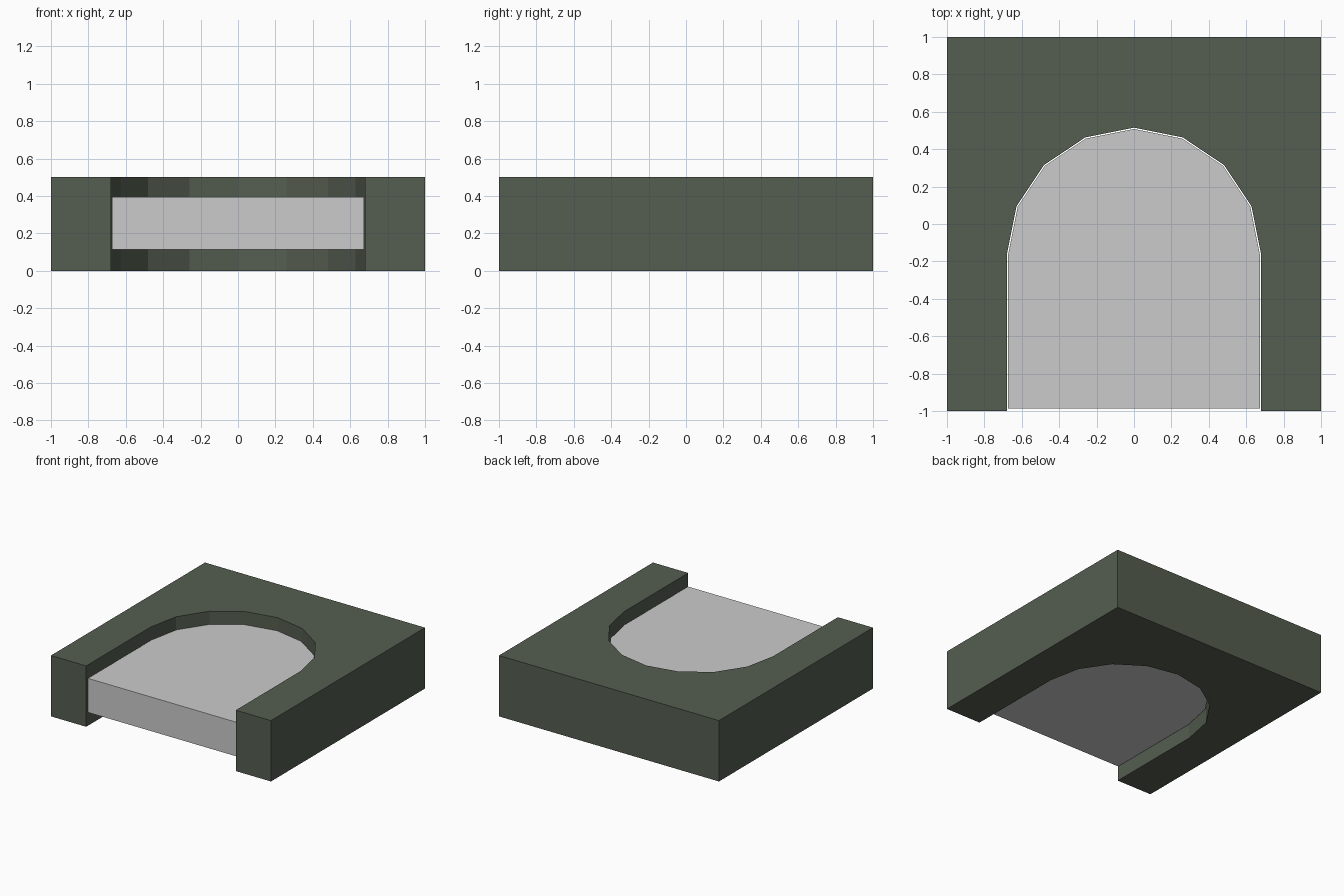
import bpy, bmesh, math

if "Cube" in bpy.data.objects:
    bpy.data.objects.remove(bpy.data.objects["Cube"])


def material(name, color):
    m = bpy.data.materials.new(name)
    m.diffuse_color = (*color, 1)
    m.use_nodes = True
    m.node_tree.nodes["Principled BSDF"].inputs["Base Color"].default_value = m.diffuse_color
    return m


def arch(radius, front):
    # straight sides ending in half of a 16-sided circle, left front to right front
    cy = -0.165
    pts = [(-radius, front)]
    for i in range(9):
        a = math.pi * (1 - i / 8)
        pts.append((radius * math.cos(a), cy + radius * math.sin(a)))
    return pts + [(radius, front)]


def prism(name, outline, z0, z1, mat):
    bm = bmesh.new()
    face = bm.faces.new([bm.verts.new((x, y, z0)) for x, y in outline])
    ext = bmesh.ops.extrude_face_region(bm, geom=[face], use_keep_orig=True)
    top = [v for v in ext["geom"] if isinstance(v, bmesh.types.BMVert)]
    bmesh.ops.translate(bm, vec=(0, 0, z1 - z0), verts=top)
    bmesh.ops.recalc_face_normals(bm, faces=bm.faces)
    mesh = bpy.data.meshes.new(name)
    bm.to_mesh(mesh)
    bm.free()
    mesh.materials.append(mat)
    obj = bpy.data.objects.new(name, mesh)
    bpy.context.collection.objects.link(obj)
    return obj


green = material("dark green", (0.09, 0.11, 0.08))
grey = material("light grey", (0.6, 0.6, 0.6))

# square block with an arched opening through it
prism("arched_frame", arch(0.68, -1) + [(1, -1), (1, 1), (-1, 1), (-1, -1)], 0, 0.5, green)

# thinner panel filling the opening with a hairline gap
prism("arched_panel", arch(0.673, -0.987), 0.115, 0.395, grey)
